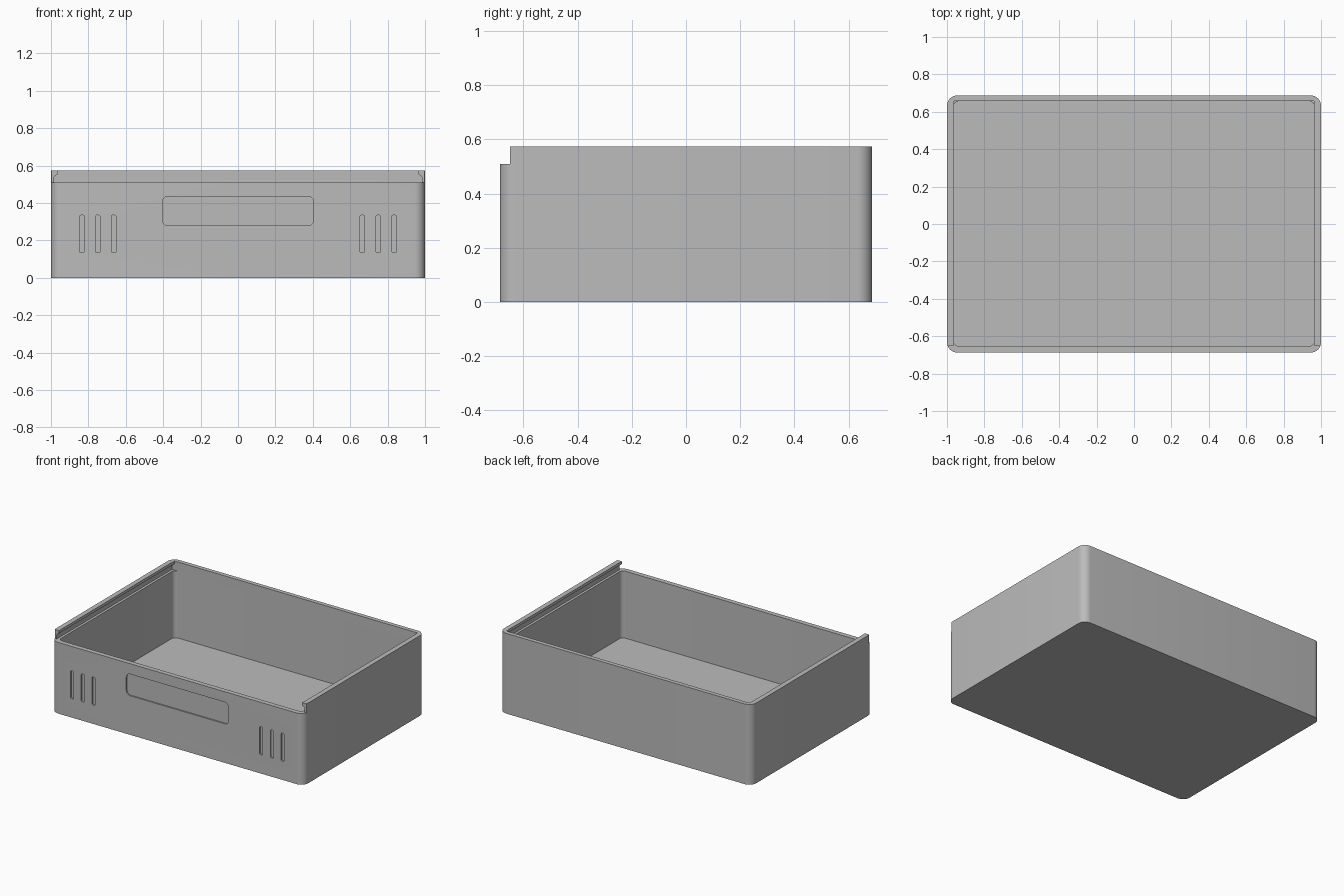
import bpy, bmesh, math
from mathutils import Matrix

if "Cube" in bpy.data.objects:
    bpy.data.objects.remove(bpy.data.objects["Cube"])

W, D, H = 1.0, 0.6875, 0.575      # half width, half depth, height
RIM = 0.51                        # height of the low front wall
FLOOR = 0.03

grey = bpy.data.materials.new("grey plastic")
grey.diffuse_color = (0.5, 0.5, 0.5, 1)
grey.use_nodes = True
grey.node_tree.nodes["Principled BSDF"].inputs["Base Color"].default_value = grey.diffuse_color


def rounded(x0, x1, y0, y1, r, n=8):
    """Counter-clockwise outline of a rounded rectangle."""
    pts = []
    corners = [(x1 - r, y1 - r), (x0 + r, y1 - r), (x0 + r, y0 + r), (x1 - r, y0 + r)]
    for q, (cx, cy) in enumerate(corners):
        for i in range(n + 1):
            a = math.pi / 2 * (q + i / n)
            pts.append((cx + r * math.cos(a), cy + r * math.sin(a)))
    return pts


def prism(name, pts, lo, hi, upright=False):
    """Extrude an outline along z, or along y when upright (outline is x, z)."""
    bm = bmesh.new()
    face = bm.faces.new([bm.verts.new((a, b, 0)) for a, b in pts])
    top = bmesh.ops.extrude_face_region(bm, geom=[face])["geom"]
    for v in top:
        if isinstance(v, bmesh.types.BMVert):
            v.co.z = hi - lo
    if upright:
        bm.transform(Matrix.Translation((0, hi, 0)) @ Matrix.Rotation(math.pi / 2, 4, 'X'))
    else:
        bm.transform(Matrix.Translation((0, 0, lo)))
    bmesh.ops.recalc_face_normals(bm, faces=bm.faces)
    me = bpy.data.meshes.new(name)
    bm.to_mesh(me)
    bm.free()
    ob = bpy.data.objects.new(name, me)
    bpy.context.collection.objects.link(ob)
    me.materials.append(grey)
    return ob


def cut(target, cutter):
    cutter.hide_render = True
    mod = target.modifiers.new("cut", 'BOOLEAN')
    mod.operation, mod.solver, mod.object = 'DIFFERENCE', 'EXACT', cutter
    bpy.context.view_layer.objects.active = target
    bpy.ops.object.modifier_apply(modifier=mod.name)
    bpy.data.objects.remove(cutter)


# Box body and its hollow inside
box = prism("box_body", rounded(-W, W, -D, D, 0.055), 0, H)
cut(box, prism("cavity_cutter", rounded(-0.965, 0.965, -0.653, 0.657, 0.03), FLOOR, 0.8))

# Lowered front wall where the lid slides in
cut(box, prism("front_notch_cutter", [(-1.2, -1), (1.2, -1), (1.2, -0.65), (-1.2, -0.65)], RIM, 0.8))

# Lid channel: undercut side grooves below a narrow lip
half = [(0.983, RIM), (0.983, 0.537), (0.978, 0.546), (0.963, 0.556), (0.963, 0.7)]
channel = half + [(-x, z) for x, z in reversed(half)]
cut(box, prism("lid_channel_cutter", channel, -0.9, 0.657, True))

# Shallow label panel in the front wall
DEPTH = 0.01
cut(box, prism("label_cutter", rounded(-0.405, 0.405, 0.28, 0.435, 0.03), -0.8, -D + DEPTH, True))

# Three grip slots on each side of the label
for side in (-1, 1):
    for i in range(3):
        x = side * (0.665 + 0.085 * i)
        cut(box, prism("grip_slot_cutter", rounded(x - 0.0125, x + 0.0125, 0.135, 0.335, 0.008, 3),
                       -0.8, -D + DEPTH, True))

# Smooth rounded corners, sharp edges elsewhere
bpy.ops.object.select_all(action='DESELECT')
box.select_set(True)
bpy.context.view_layer.objects.active = box
bpy.ops.object.shade_smooth_by_angle(angle=math.radians(30))
